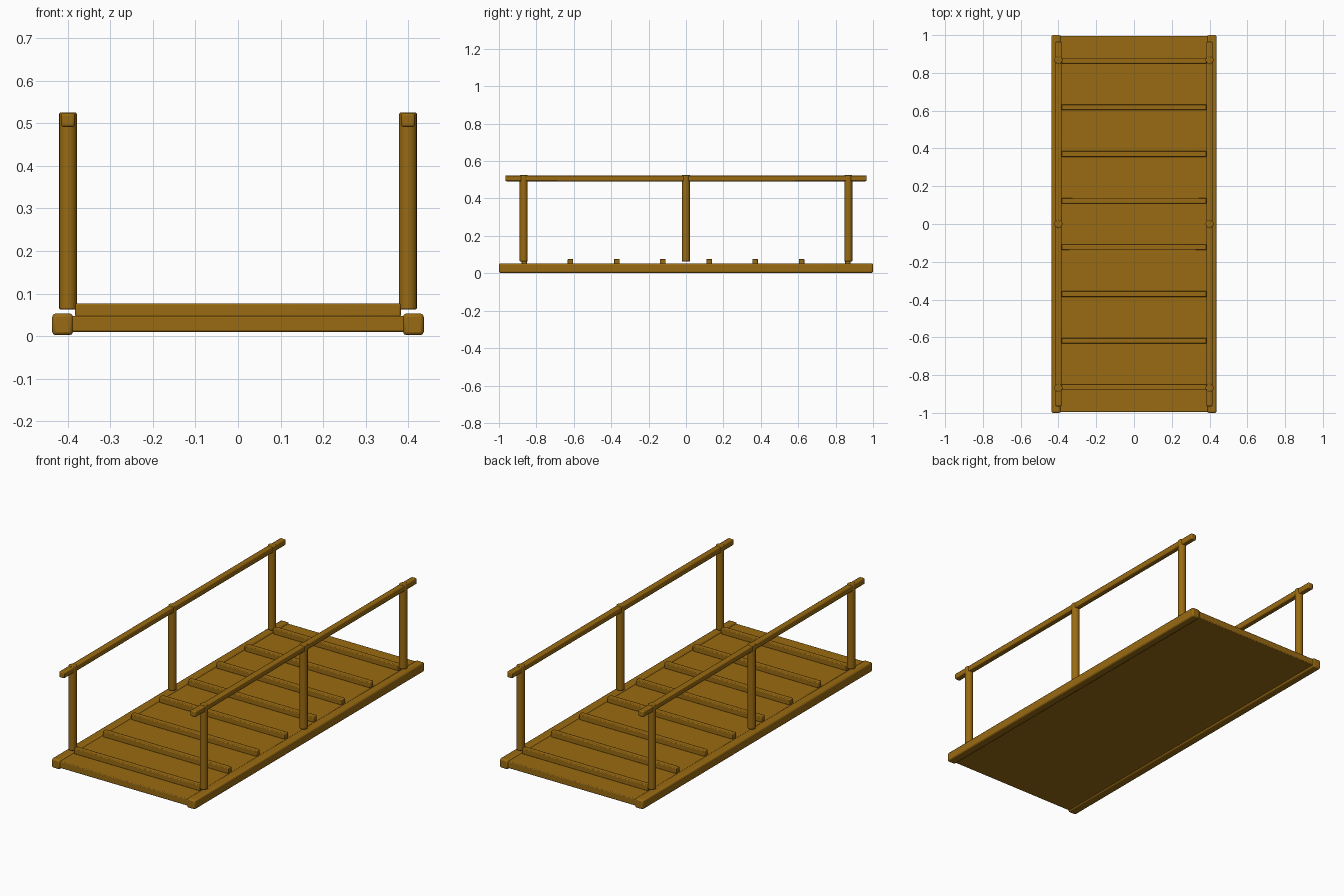
import bpy
import math

if "Cube" in bpy.data.objects:
    bpy.data.objects.remove(bpy.data.objects["Cube"])

wood = bpy.data.materials.new("brown_wood")
wood.diffuse_color = (0.32, 0.145, 0.006, 1.0)
wood.use_nodes = True
wood.node_tree.nodes["Principled BSDF"].inputs["Base Color"].default_value = wood.diffuse_color


def finish(ob, name, bevel):
    """Name, colour, round the edges and smooth-shade one part."""
    ob.name = name
    ob.data.materials.append(wood)
    mod = ob.modifiers.new("rounded_edges", 'BEVEL')
    mod.width = bevel
    mod.segments = 2
    mod.limit_method = 'ANGLE'
    mod.angle_limit = math.radians(50)
    bpy.ops.object.shade_smooth_by_angle(angle=math.radians(35))
    return ob


def box(name, x, y, z, bevel):
    """Box from (min, max) ranges on each axis."""
    centre = [(r[0] + r[1]) / 2 for r in (x, y, z)]
    bpy.ops.mesh.primitive_cube_add(size=1, location=centre)
    ob = bpy.context.object
    ob.scale = [r[1] - r[0] for r in (x, y, z)]
    bpy.ops.object.transform_apply(location=False, rotation=False, scale=True)
    return finish(ob, name, bevel)


def post(name, x, y, z0, z1, radius):
    bpy.ops.mesh.primitive_cylinder_add(vertices=16, radius=radius, depth=z1 - z0,
                                        location=(x, y, (z0 + z1) / 2))
    return finish(bpy.context.object, name, 0.004)


# Walking surface
box("deck", (-0.40, 0.40), (-0.995, 0.995), (0.010, 0.047), 0.004)

# Cross slats for grip
for i in range(8):
    y = -0.865 + i * 1.73 / 7
    box(f"slat_{i + 1}", (-0.383, 0.383), (y - 0.015, y + 0.015), (0.045, 0.077), 0.004)

# Edge beams, posts and handrails on both sides
for side, s in (("left", -1), ("right", 1)):
    box(f"edge_beam_{side}", sorted((s * 0.388, s * 0.437)), (-1, 1), (0.002, 0.053), 0.008)
    box(f"handrail_{side}", sorted((s * 0.384, s * 0.416)), (-0.965, 0.965), (0.492, 0.524), 0.005)
    for label, y in (("front", -0.868), ("middle", 0.0), ("back", 0.868)):
        post(f"post_{side}_{label}", s * 0.40, y, 0.062, 0.526, 0.021)
